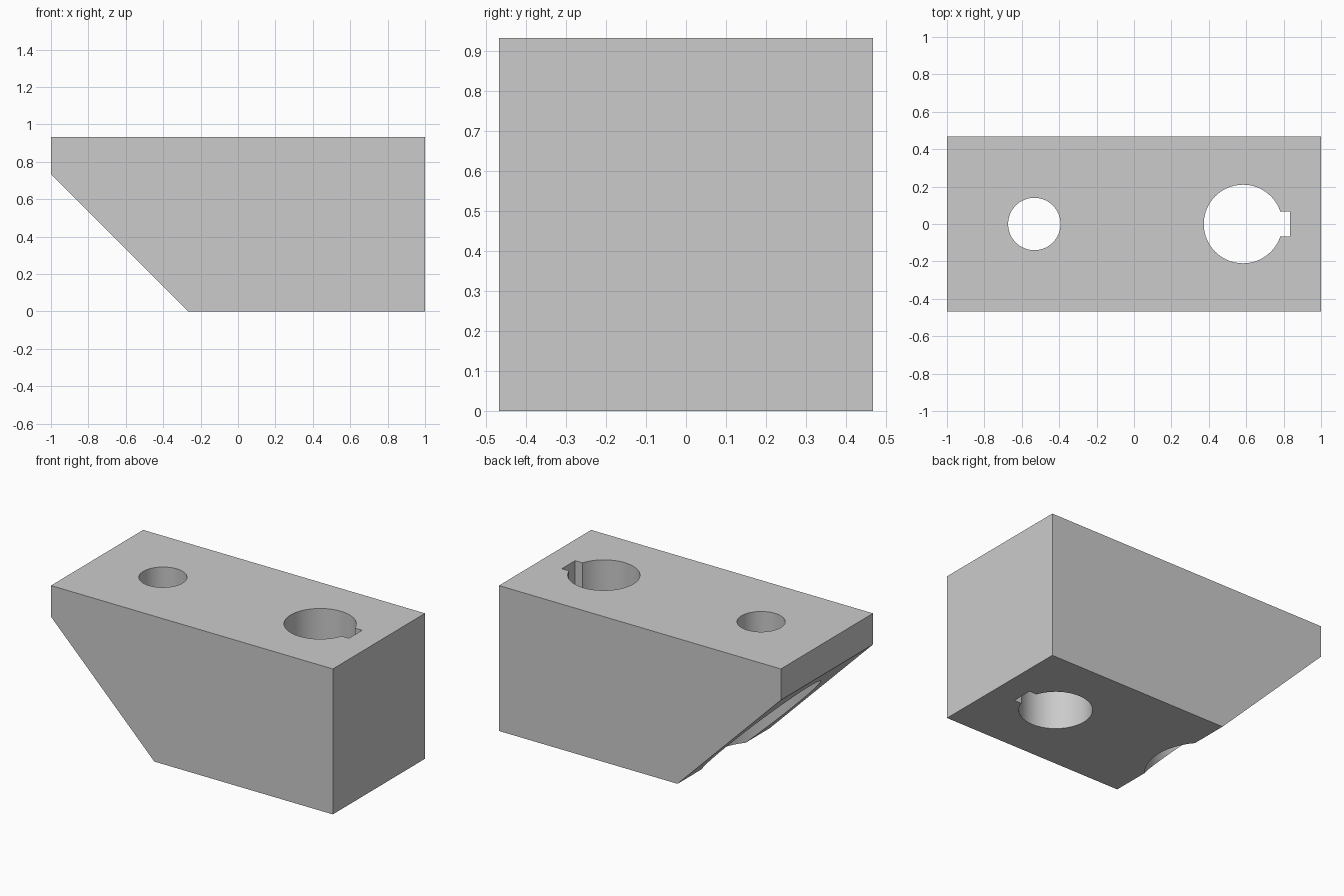
import bpy
import bmesh

default = bpy.data.objects.get("Cube")
if default:
    bpy.data.objects.remove(default, do_unlink=True)

HALF_Y = 0.467
TOP = 0.933

# Plain grey material
grey = bpy.data.materials.new("plain grey")
grey.use_nodes = True
colour = (0.6, 0.6, 0.6, 1)
grey.diffuse_color = colour
grey.node_tree.nodes["Principled BSDF"].inputs["Base Color"].default_value = colour


def activate(obj):
    bpy.ops.object.select_all(action='DESELECT')
    obj.select_set(True)
    bpy.context.view_layer.objects.active = obj


def cut(target, name):
    """Subtract the active object from the target, then discard it."""
    cutter = bpy.context.object
    cutter.name = name
    cutter.hide_render = True
    activate(target)
    mod = target.modifiers.new(name, 'BOOLEAN')
    mod.operation = 'DIFFERENCE'
    mod.solver = 'EXACT'
    mod.object = cutter
    bpy.ops.object.modifier_apply(modifier=mod.name)
    bpy.data.objects.remove(cutter, do_unlink=True)


def bore(target, name, x, radius, bottom, top):
    bpy.ops.mesh.primitive_cylinder_add(
        vertices=96, radius=radius, depth=top - bottom,
        location=(x, 0, (top + bottom) / 2))
    cut(target, name)


# Block with a sloped underside at one end, extruded from its side profile
profile = [(-0.267, 0), (1, 0), (1, TOP), (-1, TOP), (-1, 0.733)]
bm = bmesh.new()
face = bm.faces.new([bm.verts.new((x, -HALF_Y, z)) for x, z in profile])
extruded = bmesh.ops.extrude_face_region(bm, geom=[face])
bmesh.ops.translate(
    bm, vec=(0, 2 * HALF_Y, 0),
    verts=[v for v in extruded["geom"] if isinstance(v, bmesh.types.BMVert)])
bmesh.ops.recalc_face_normals(bm, faces=bm.faces)
mesh = bpy.data.meshes.new("clamp_block")
bm.to_mesh(mesh)
bm.free()
mesh.materials.append(grey)
block = bpy.data.objects.new("clamp_block", mesh)
bpy.context.collection.objects.link(block)

# Shaft hole with its keyway slot
bore(block, "shaft_hole", 0.583, 0.21, -0.2, 1.2)
bpy.ops.mesh.primitive_cube_add(size=1, location=(0.709, 0, 0.5))
bpy.context.object.scale = (0.25, 0.134, 1.4)
cut(block, "keyway")

# Bolt hole with a wide counterbore from below
bore(block, "counterbore", -0.533, 0.347, -0.2, 0.667)
bore(block, "bolt_hole", -0.533, 0.14, -0.3, 1.2)

# Keep one material and sharp machined edges
block.data.materials.clear()
block.data.materials.append(grey)
for poly in block.data.polygons:
    poly.material_index = 0
activate(block)
bpy.ops.object.shade_smooth_by_angle()
